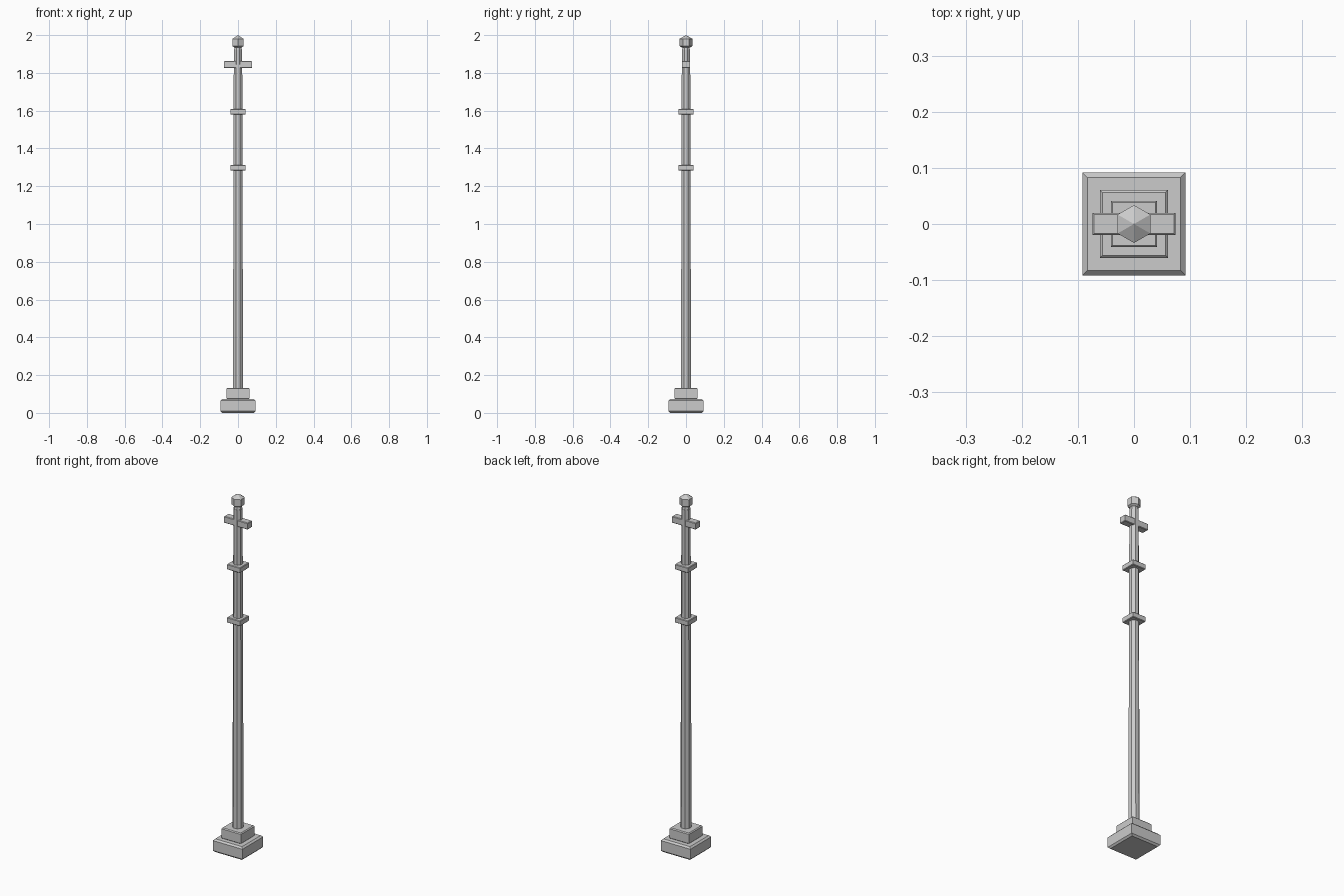
import bpy, bmesh, math

if "Cube" in bpy.data.objects:
    bpy.data.objects.remove(bpy.data.objects["Cube"])


def block(name, hx, hy, z0, z1, b):
    """Box with top and bottom rims chamfered by b, vertical corners sharp."""
    bm = bmesh.new()
    bmesh.ops.create_cube(bm, size=1)
    for v in bm.verts:
        v.co.x *= 2 * hx
        v.co.y *= 2 * hy
        v.co.z = z0 if v.co.z < 0 else z1
    rings = []
    bm.clear()
    for z, d in ((z0, b), (z0 + b, 0), (z1 - b, 0), (z1, b)):
        x, y = hx - d, hy - d
        rings.append([bm.verts.new((sx * x, sy * y, z))
                      for sx, sy in ((-1, -1), (1, -1), (1, 1), (-1, 1))])
    finish(name, bm, rings)


def lathe(name, profile, sides, turn=0.0):
    """Faceted turned part from (radius, height) points."""
    bm = bmesh.new()
    rings = []
    for r, z in profile:
        rings.append([bm.verts.new((r * math.cos(turn + math.tau * i / sides),
                                    r * math.sin(turn + math.tau * i / sides), z))
                      for i in range(sides)])
    finish(name, bm, rings)


def finish(name, bm, rings):
    n = len(rings[0])
    for lo, hi in zip(rings, rings[1:]):
        for i in range(n):
            j = (i + 1) % n
            bm.faces.new((lo[i], lo[j], hi[j], hi[i]))
    bm.faces.new(rings[0][::-1])
    bm.faces.new(rings[-1])
    mesh = bpy.data.meshes.new(name)
    bm.to_mesh(mesh)
    bm.free()
    bpy.context.collection.objects.link(bpy.data.objects.new(name, mesh))


# Stepped square foot
block("base_plinth", 0.092, 0.092, 0.0, 0.074, 0.009)
block("base_step", 0.061, 0.061, 0.072, 0.133, 0.005)

# Slightly tapered octagonal shaft with a short neck
lathe("shaft", [(0.029, 0.12), (0.024, 1.92)], 8, math.pi / 8)
lathe("neck", [(0.024, 1.915), (0.018, 1.945)], 8, math.pi / 8)

# Square collars
for i, z in enumerate((1.297, 1.595)):
    block(f"collar_{i + 1}", 0.041, 0.041, z - 0.015, z + 0.015, 0.003)

# Ladder crossbar
block("crossbar", 0.074, 0.02, 1.825, 1.862, 0.003)

# Six-sided faceted finial
bm = bmesh.new()
bmesh.ops.create_uvsphere(bm, u_segments=6, v_segments=3, radius=0.039)
bmesh.ops.translate(bm, verts=bm.verts, vec=(0, 0, 1.961))
mesh = bpy.data.meshes.new("finial")
bm.to_mesh(mesh)
bm.free()
bpy.context.collection.objects.link(bpy.data.objects.new("finial", mesh))
